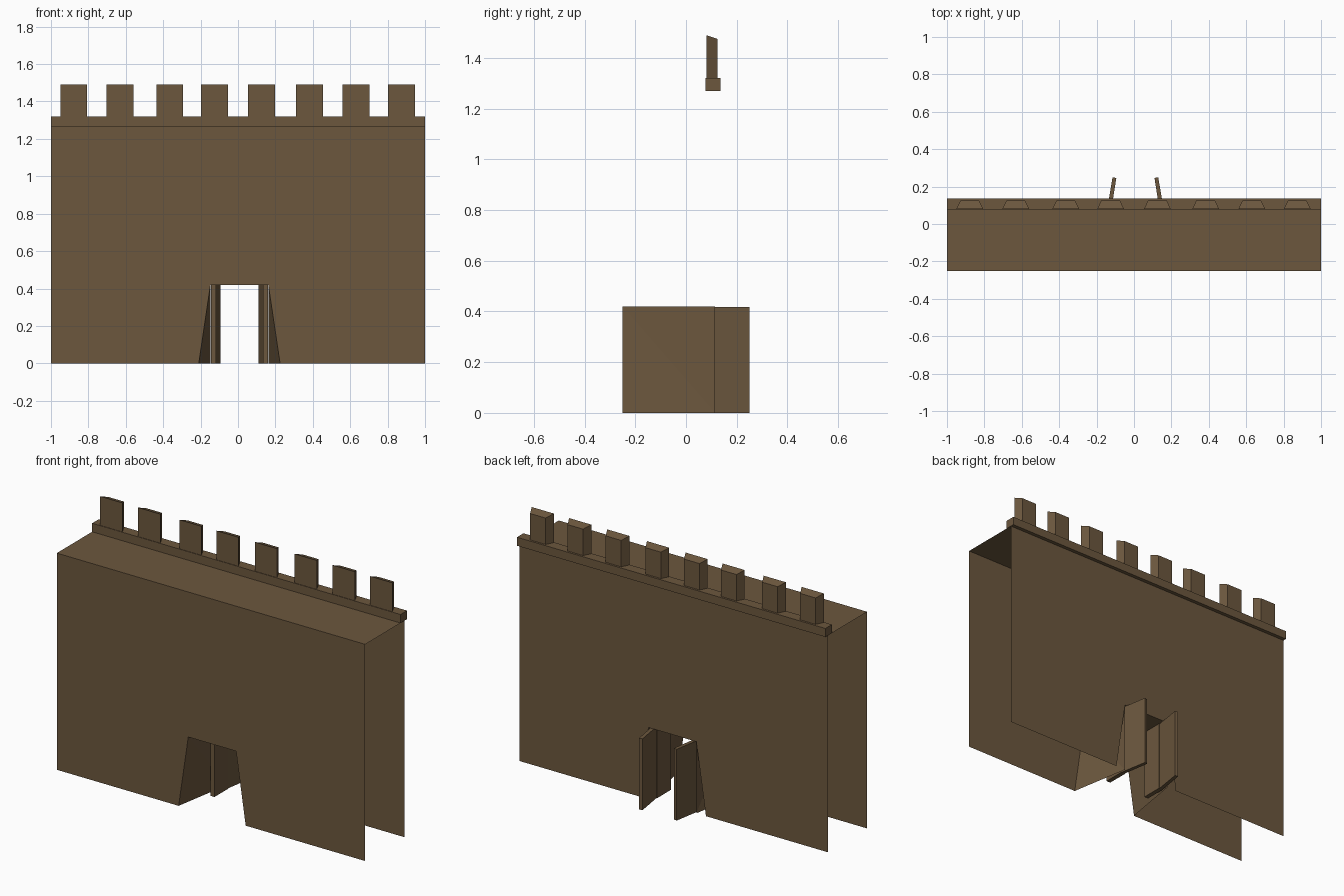
import bpy, bmesh
from mathutils import Vector

if "Cube" in bpy.data.objects:
    bpy.data.objects.remove(bpy.data.objects["Cube"])

brown = bpy.data.materials.new("weathered_brown")
brown.diffuse_color = (0.150, 0.096, 0.048, 1)
brown.use_nodes = True
brown.node_tree.nodes["Principled BSDF"].inputs["Base Color"].default_value = brown.diffuse_color

TOP, FRONT, BACK = 1.27, -0.25, 0.115      # wall sheet limits
GATE_Z, CX = 0.42, 0.0075                  # gate height and centre


def make(name, verts, faces, facing=None):
    """Mesh object; open sheets are turned towards 'facing', solids outwards."""
    bm = bmesh.new()
    vs = [bm.verts.new(v) for v in verts]
    for f in faces:
        bm.faces.new([vs[i] for i in f])
    bm.normal_update()
    if facing is None:
        bmesh.ops.recalc_face_normals(bm, faces=bm.faces)
    else:
        for f in bm.faces:
            if f.normal.dot(Vector(facing)) < 0:
                f.normal_flip()
    me = bpy.data.meshes.new(name)
    bm.to_mesh(me)
    bm.free()
    me.materials.append(brown)
    ob = bpy.data.objects.new(name, me)
    bpy.context.collection.objects.link(ob)
    return ob


def prism(name, base, z0, z1):
    """Upright solid on a four-point plan; z1 gives the height at each corner."""
    v = [(x, y, z0) for x, y in base] + [(x, y, z) for (x, y), z in zip(base, z1)]
    return make(name, v, [(0, 1, 2, 3), (4, 5, 6, 7), (0, 1, 5, 4),
                          (1, 2, 6, 5), (2, 3, 7, 6), (3, 0, 4, 7)])


# Front and back wall sheets with a tapered gate opening
for name, y, d in (("front_wall", FRONT, -1), ("back_wall", BACK, 1)):
    pts = [(-1, 0), (CX - 0.2175, 0), (CX - 0.155, GATE_Z), (CX + 0.155, GATE_Z),
           (CX + 0.2175, 0), (1, 0), (1, TOP), (-1, TOP)]
    make(name, [(x, y, z) for x, z in pts],
         [(0, 1, 2, 7), (2, 3, 6, 7), (3, 4, 5, 6)], (0, d, 0))

# Walkway on top
make("walkway", [(-1, FRONT, TOP), (1, FRONT, TOP), (1, BACK, TOP), (-1, BACK, TOP)],
     [(0, 1, 2, 3)], (0, 0, 1))

# Gate passage: ceiling and two sides going from slanted to upright
make("passage_ceiling", [(CX - 0.155, FRONT, GATE_Z), (CX + 0.155, FRONT, GATE_Z),
                         (CX + 0.155, BACK, GATE_Z), (CX - 0.155, BACK, GATE_Z)],
     [(0, 1, 2, 3)], (0, 0, -1))
for side, s in (("left", -1), ("right", 1)):
    make(side + "_passage_side",
         [(CX + s * 0.2175, FRONT, 0), (CX + s * 0.155, FRONT, GATE_Z),
          (CX + s * 0.155, BACK, GATE_Z), (CX + s * 0.155, BACK, 0)],
         [(0, 1, 3), (1, 2, 3)], (-s, 0, 0))
    # Door post and opened door leaf
    post = [(0.152, -0.05), (0.125, -0.05), (0.125, 0.08), (0.152, 0.08)]
    leaf = [(0.151, 0.08), (0.129, 0.076), (0.102, 0.246), (0.122, 0.25)]
    for name, plan in (("door_post", post), ("door_leaf", leaf)):
        prism(side + "_" + name, [(CX + s * x, y) for x, y in plan],
              0, [GATE_Z - 0.002] * 4)

# Ledge along the back edge
prism("ledge", [(-1, 0.077), (1, 0.077), (1, 0.137), (-1, 0.137)], TOP, [1.32] * 4)

# Battlements, narrower at the back with sloping tops
for i, x in enumerate((-0.878, -0.632, -0.365, -0.125, 0.125, 0.383, 0.63, 0.873)):
    prism(f"merlon_{i + 1}", [(x - 0.072, 0.08), (x + 0.072, 0.08),
                              (x + 0.05, 0.125), (x - 0.05, 0.125)],
          1.32, [1.49, 1.49, 1.475, 1.475])
